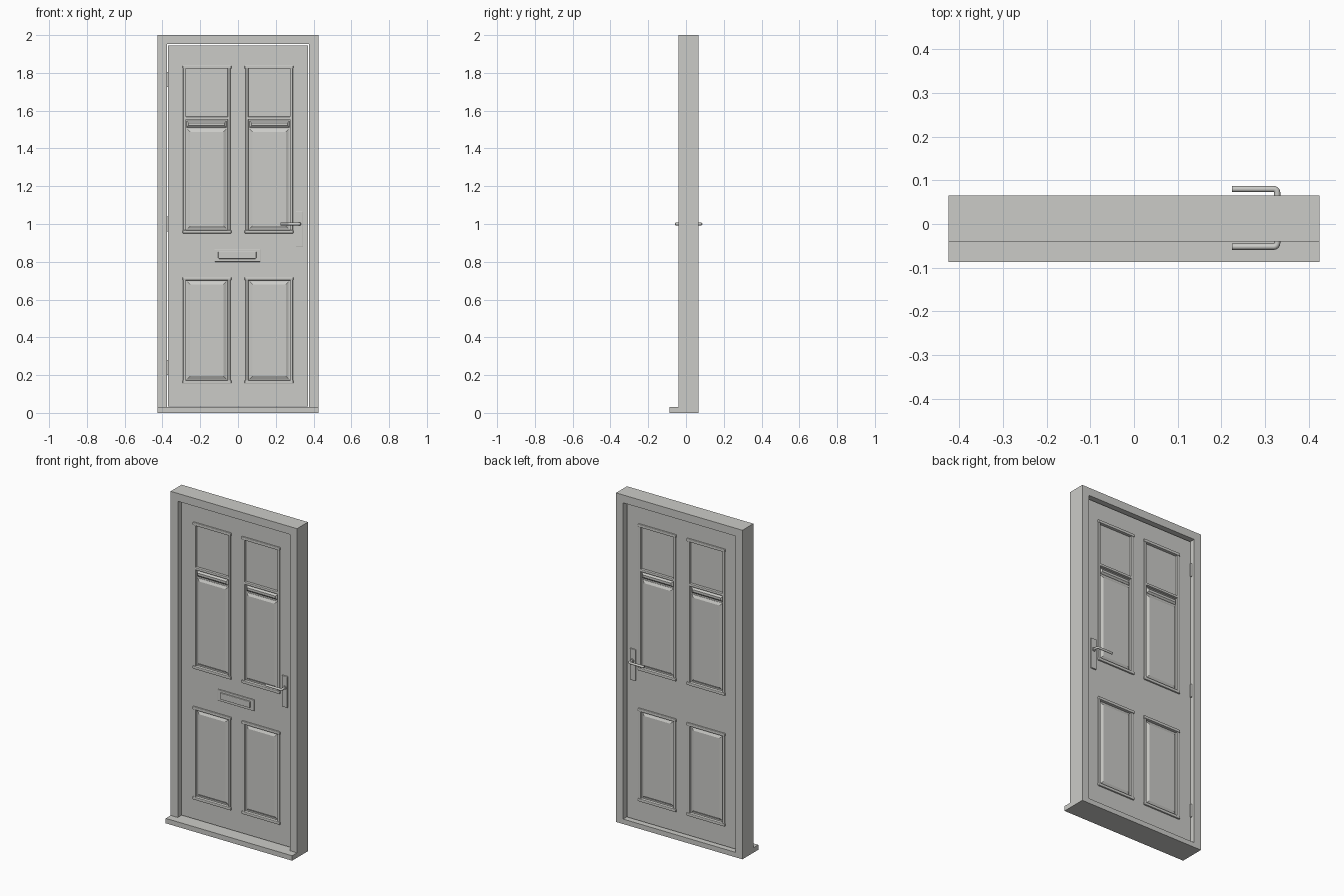
import bpy, bmesh, math
from mathutils import Vector

if "Cube" in bpy.data.objects:
    bpy.data.objects.remove(bpy.data.objects["Cube"])

mat = bpy.data.materials.new("warm_grey")
mat.diffuse_color = (0.6, 0.6, 0.575, 1)
mat.use_nodes = True
mat.node_tree.nodes["Principled BSDF"].inputs["Base Color"].default_value = mat.diffuse_color

YC = 0.014            # mid plane of the door leaf
HALF = 0.025          # half thickness of the leaf


def finish(name, bm, bevel=0):
    bmesh.ops.recalc_face_normals(bm, faces=bm.faces)
    me = bpy.data.meshes.new(name)
    bm.to_mesh(me)
    bm.free()
    ob = bpy.data.objects.new(name, me)
    bpy.context.collection.objects.link(ob)
    me.materials.append(mat)
    if bevel:
        m = ob.modifiers.new("edge", 'BEVEL')
        m.width = bevel
        m.segments = 2
    return ob


def add_box(bm, x0, x1, y0, y1, z0, z1):
    vs = bmesh.ops.create_cube(bm, size=1)["verts"]
    for v in vs:
        v.co = Vector((x1 if v.co.x > 0 else x0,
                       y1 if v.co.y > 0 else y0,
                       z1 if v.co.z > 0 else z0))


def boxes(name, items, bevel=0):
    bm = bmesh.new()
    for b in items:
        add_box(bm, *b)
    return finish(name, bm, bevel)


def field(name, x0, x1, z0, z1, side, y_base, y_top, inset):
    # raised field: rectangle sloping up to a smaller flat rectangle
    bm = bmesh.new()
    rings = []
    for d, i in ((y_base, 0), (y_base + 0.004, 0), (y_top, inset)):
        y = YC + side * d
        rings.append([bm.verts.new(p) for p in (
            (x0 + i, y, z0 + i), (x1 - i, y, z0 + i),
            (x1 - i, y, z1 - i), (x0 + i, y, z1 - i))])
    for a, b in zip(rings, rings[1:]):
        for k in range(4):
            bm.faces.new((a[k], a[(k + 1) % 4], b[(k + 1) % 4], b[k]))
    bm.faces.new(rings[0])
    bm.faces.new(rings[-1])
    return finish(name, bm)


def rod(name, pts, r):
    cu = bpy.data.curves.new(name, 'CURVE')
    cu.dimensions = '3D'
    cu.bevel_depth = r
    cu.bevel_resolution = 3
    cu.use_fill_caps = True
    sp = cu.splines.new('POLY')
    sp.points.add(len(pts) - 1)
    for p, c in zip(sp.points, pts):
        p.co = (*c, 1)
    sp.use_smooth = True
    ob = bpy.data.objects.new(name, cu)
    cu.materials.append(mat)
    bpy.context.collection.objects.link(ob)
    return ob


# outer frame and projecting sill
boxes("frame", [(-0.425, -0.377, -0.04, 0.065, 0.03, 2),
                (0.377, 0.425, -0.04, 0.065, 0.03, 2),
                (-0.377, 0.377, -0.04, 0.065, 1.952, 2)])
boxes("sill", [(-0.425, 0.425, -0.087, 0.065, 0, 0.03)])

# door leaf: stiles, rails and mullion round a thinner core
F, B = YC - HALF, YC + HALF
leaf = [(-0.371, -0.28, F, B, 0.035, 1.946), (0.28, 0.371, F, B, 0.035, 1.946),
        (-0.05, 0.05, F, B, 0.035, 1.946)]
for s in (-1, 1):
    a, b = sorted((s * 0.05, s * 0.28))
    for z0, z1 in ((0.035, 0.17), (0.71, 0.96), (1.83, 1.946)):
        leaf.append((a, b, F, B, z0, z1))
boxes("door_leaf", leaf)
boxes("door_core", [(-0.285, 0.285, YC - 0.016, YC + 0.016, 0.16, 1.84)])

# panels on both faces and in both columns
for side, face in ((-1, "front"), (1, "back")):
    def ys(d0, d1):
        return sorted((YC + side * d0, YC + side * d1))
    for s, col in ((-1, "left"), (1, "right")):
        def xs(a, b):
            return sorted((s * a, s * b))
        tag = face + "_" + col
        for label, z0, z1 in (("upper", 0.95, 1.84), ("lower", 0.155, 0.72)):
            mould = [(*xs(0.035, 0.293), *ys(0.012, 0.034), z, z + 0.018)
                     for z in (z0, z1 - 0.018)]
            mould += [(*xs(a, a + 0.015), *ys(0.012, 0.031), z0 + 0.01, z1 - 0.01)
                      for a in (0.04, 0.275)]
            if label == "upper":
                mould.append((*xs(0.045, 0.285), *ys(0.012, 0.031), 1.552, 1.568))
            boxes(f"{label}_moulding_{tag}", mould, 0.004)
        field("lower_field_" + tag, *xs(0.062, 0.268), 0.18, 0.695, side, 0.014, 0.026, 0.015)
        field("tall_field_" + tag, *xs(0.062, 0.268), 0.975, 1.502, side, 0.014, 0.026, 0.015)
        field("small_bar_" + tag, *xs(0.062, 0.272), 1.512, 1.546, side, 0.014, 0.027, 0.01)

    # handle plate and cranked lever
    boxes("handle_plate_" + face, [(0.307, 0.345, *ys(0.024, 0.034), 0.88, 1.07)], 0.003)
    y_l = YC + side * 0.066
    corner = []
    for k in range(5):
        t = math.radians(22.5 * k)
        corner.append((0.320 + 0.008 * math.cos(t),
                       y_l - side * 0.008 * (1 - math.sin(t)), 1.0))
    rod("lever_" + face, [(0.328, YC + side * 0.026, 1.0)] + corner
        + [(0.224, y_l, 1.0)], 0.0072)
    rod("lever_collar_" + face, [(0.328, YC + side * 0.03, 1.0),
                                 (0.328, YC + side * 0.04, 1.0)], 0.012)

# letter plate on the front only
boxes("letter_plate", [(-0.125, 0.12, F - 0.008, F + 0.002, 0.80, 0.868)], 0.003)
boxes("letter_flap", [(-0.105, 0.097, F - 0.016, F, 0.816, 0.855)], 0.004)

# hinges on the left jamb
for n, z in enumerate((0.24, 1.0, 1.765)):
    boxes(f"hinge_leaf_{n}", [(-0.378, -0.370, 0.0, 0.042, z - 0.04, z + 0.04)])
    rod(f"hinge_pin_{n}", [(-0.374, 0.043, z - 0.04), (-0.374, 0.043, z + 0.04)], 0.006)
